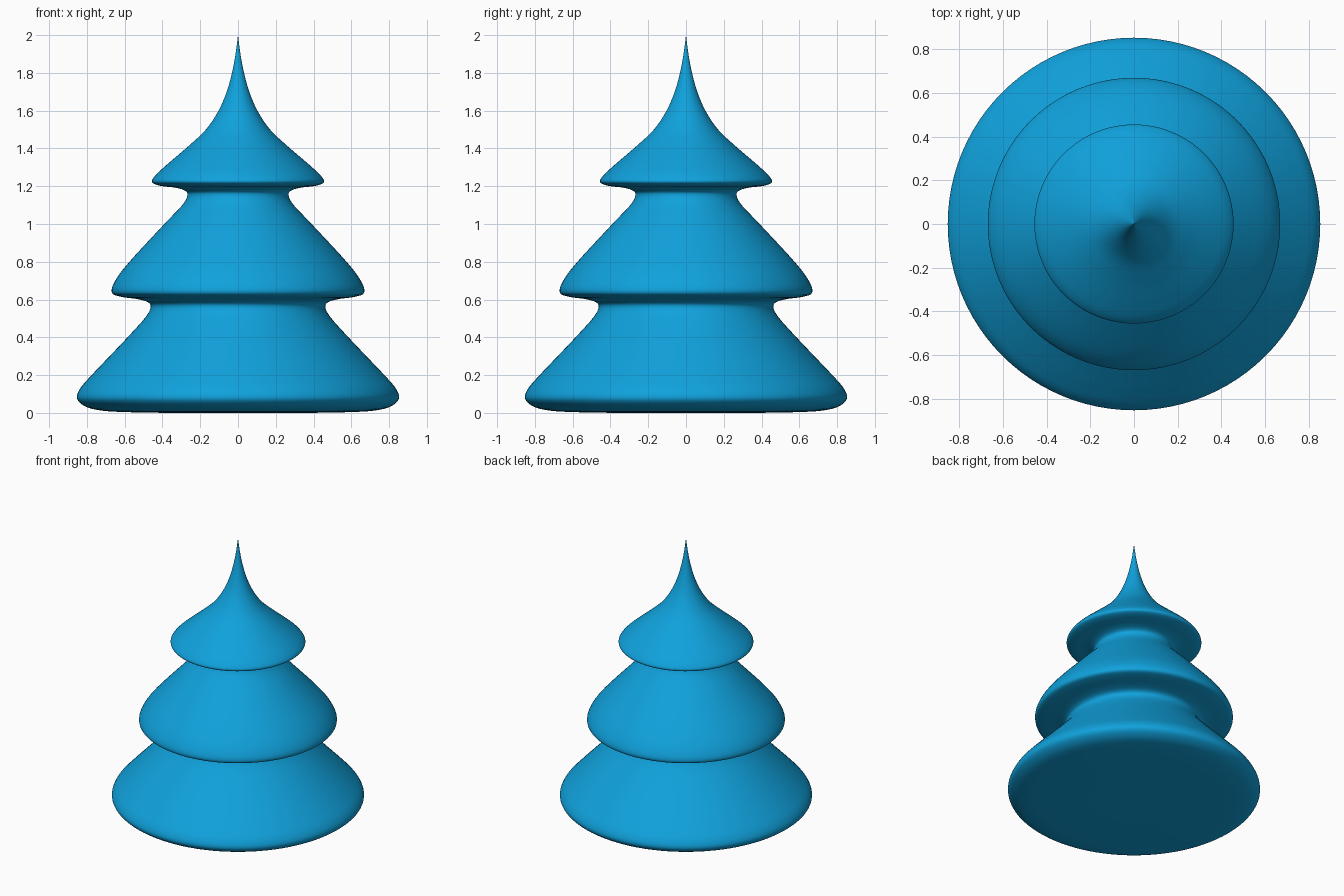
import bpy
import bmesh
import math
from mathutils import Vector

cube = bpy.data.objects.get("Cube")
if cube:
    bpy.data.objects.remove(cube, do_unlink=True)

SEGMENTS = 96
STEPS = 5

blue = bpy.data.materials.new("bright_blue")
blue.use_nodes = True
colour = (0.005, 0.36, 0.72, 1)
blue.diffuse_color = colour
blue.node_tree.nodes["Principled BSDF"].inputs["Base Color"].default_value = colour


def smooth_profile(points):
    """Catmull-Rom curve through (radius, height) points."""
    pts = [Vector(p) for p in points]
    pts = [pts[0]] + pts + [pts[-1]]
    out = []
    for a, b, c, d in zip(pts, pts[1:], pts[2:], pts[3:]):
        for i in range(STEPS):
            t = i / STEPS
            out.append(0.5 * (2 * b + (c - a) * t + (2 * a - 5 * b + 4 * c - d) * t**2
                              + (3 * b - a - 3 * c + d) * t**3))
    return out + [pts[-1]]


def lathe(name, profile):
    """Spin a profile around the z axis into a smooth closed solid."""
    bm = bmesh.new()
    verts = [bm.verts.new((max(r, 0), 0, max(z, 0))) for r, z in profile]
    edges = [bm.edges.new(pair) for pair in zip(verts, verts[1:])]
    bmesh.ops.spin(bm, geom=verts + edges, cent=(0, 0, 0), axis=(0, 0, 1),
                   angle=math.tau, steps=SEGMENTS, use_merge=True)
    bmesh.ops.remove_doubles(bm, verts=bm.verts, dist=0.0001)
    bmesh.ops.recalc_face_normals(bm, faces=bm.faces)
    for face in bm.faces:
        face.smooth = True
    mesh = bpy.data.meshes.new(name)
    bm.to_mesh(mesh)
    bm.free()
    mesh.materials.append(blue)
    obj = bpy.data.objects.new(name, mesh)
    bpy.context.collection.objects.link(obj)
    return obj


# Flat base and lowest tier, up to the first neck
lower_tier = [(0, 0), (0.35, 0), (0.62, 0.005), (0.74, 0.015), (0.81, 0.035),
              (0.852, 0.075), (0.835, 0.13), (0.775, 0.2), (0.68, 0.3),
              (0.585, 0.4), (0.495, 0.5), (0.463, 0.555)]
# Middle tier with its flared rim
middle_tier = [(0.475, 0.585), (0.53, 0.602), (0.62, 0.615), (0.668, 0.637),
               (0.65, 0.7), (0.575, 0.8), (0.39, 1), (0.295, 1.1), (0.268, 1.15)]
# Top tier drawn out to a fine point
upper_tier = [(0.28, 1.176), (0.33, 1.192), (0.41, 1.202), (0.455, 1.222),
              (0.435, 1.26), (0.37, 1.32), (0.265, 1.41), (0.17, 1.5), (0.103, 1.6),
              (0.06, 1.7), (0.032, 1.8), (0.013, 1.9), (0, 2)]

lathe("tiered_tree", smooth_profile(lower_tier + middle_tier + upper_tier))
